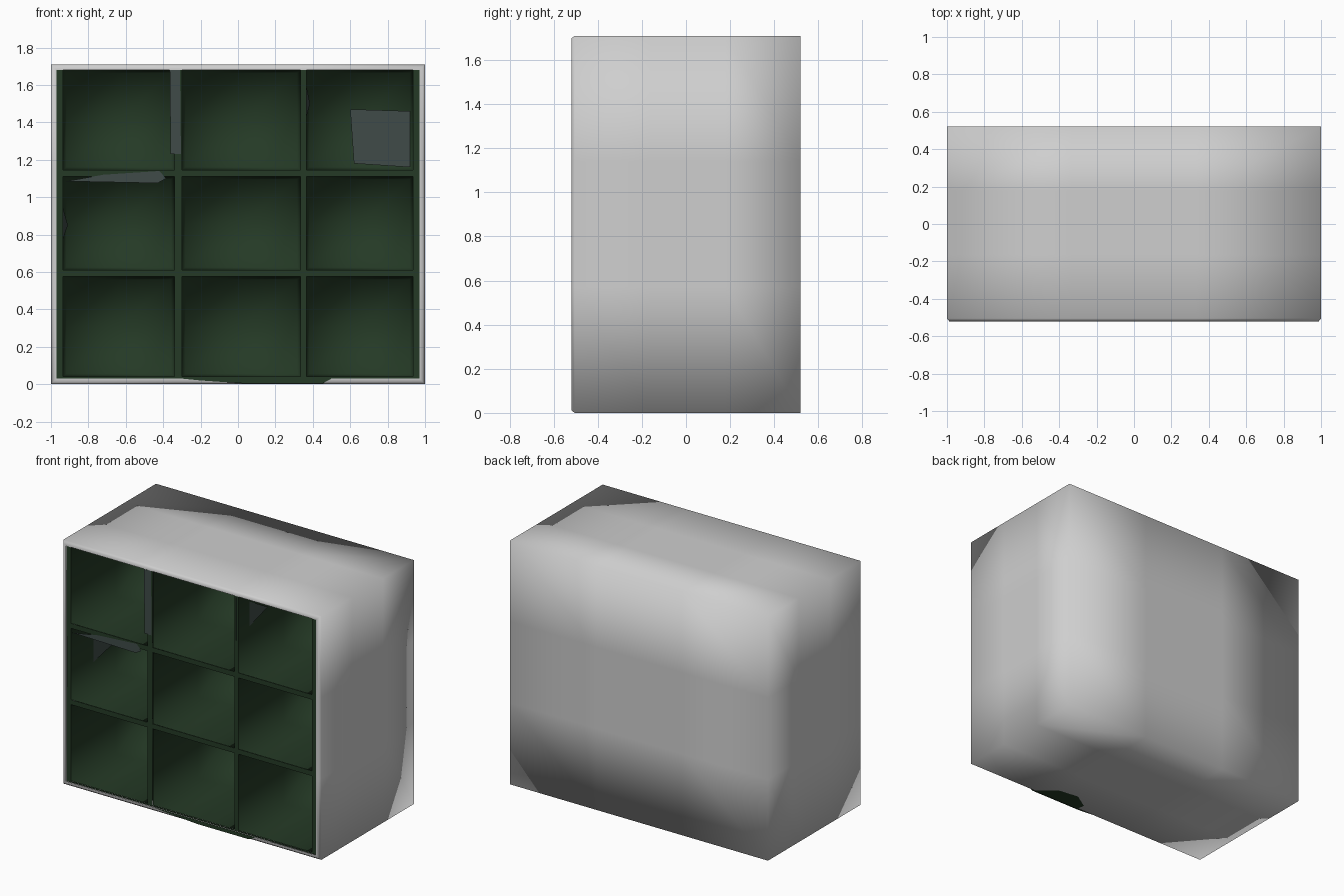
import bpy, bmesh
from mathutils import Vector

cube = bpy.data.objects.get("Cube")
if cube:
    bpy.data.objects.remove(cube, do_unlink=True)

W, D, H = 1.0, 0.52, 1.71      # half width, half depth, height


def material(name, rgb):
    m = bpy.data.materials.new(name)
    m.use_nodes = True
    m.diffuse_color = (*rgb, 1)
    m.node_tree.nodes["Principled BSDF"].inputs["Base Color"].default_value = (*rgb, 1)
    return m


GREY = material("pale grey", (0.62, 0.62, 0.62))
GREEN = material("dark green", (0.018, 0.042, 0.019))
WEB = material("dusty grey green", (0.05, 0.07, 0.065))


def add(name, bm, mat, smooth=True):
    mesh = bpy.data.meshes.new(name)
    bm.to_mesh(mesh)
    bm.free()
    mesh.materials.append(mat)
    for p in mesh.polygons:
        p.use_smooth = smooth
    ob = bpy.data.objects.new(name, mesh)
    bpy.context.collection.objects.link(ob)
    return ob


def open_box(bm, lo, hi, cuts, inward):
    """Box without its front face, each side divided evenly."""
    part = bmesh.ops.create_cube(bm, size=1)["verts"]
    lo, hi = Vector(lo), Vector(hi)
    for v in part:
        v.co = Vector([lo[i] + (v.co[i] + 0.5) * (hi[i] - lo[i]) for i in range(3)])
    faces = list({f for v in part for f in v.link_faces})
    bmesh.ops.recalc_face_normals(bm, faces=faces)
    front = [f for f in faces if f.normal.y < -0.9]
    bmesh.ops.delete(bm, geom=front, context="FACES_ONLY")
    faces = [f for f in faces if f.is_valid]
    if inward:
        bmesh.ops.reverse_faces(bm, faces=faces)
    edges = list({e for f in faces for e in f.edges})
    bmesh.ops.subdivide_edges(bm, edges=edges, cuts=cuts, use_grid_fill=True)


# Outer casing with softly blended sides and a narrow front lip
bm = bmesh.new()
open_box(bm, (-W, -D + 0.015, 0), (W, D, H), 2, False)
for y, inset in ((-D, 0.012), (-D, 0.03)):
    rim = [e for e in bm.edges if e.is_boundary]
    new = bmesh.ops.extrude_edge_only(bm, edges=rim)["geom"]
    for v in (g for g in new if isinstance(g, bmesh.types.BMVert)):
        v.co.y = y
        v.co.x = max(-W + inset, min(W - inset, v.co.x))
        v.co.z = max(inset, min(H - inset, v.co.z))
bmesh.ops.recalc_face_normals(bm, faces=bm.faces)
add("casing", bm, GREY)

# Nine deep compartments
columns = [(-0.935, -0.34), (-0.30, 0.335), (0.365, 0.935)]
rows = [(0.04, 0.575), (0.61, 1.11), (1.145, 1.68)]
bm = bmesh.new()
for x0, x1 in columns:
    for z0, z1 in rows:
        open_box(bm, (x0, -D + 0.005, z0), (x1, D - 0.04, z1), 1, True)
for v in bm.verts:             # slight taper towards the back
    if v.co.y > D - 0.05:
        for axis, spans in ((0, columns), (2, rows)):
            for a, b in spans:
                if a - 0.001 <= v.co[axis] <= b + 0.001:
                    v.co[axis] += ((a + b) / 2 - v.co[axis]) * 0.06
add("compartments", bm, GREEN)

# Front grid of edge strips and dividers
def strip(bm, x0, x1, z0, z1):
    y = -D + 0.004
    bm.faces.new([bm.verts.new(p) for p in
                  ((x0, y, z0), (x1, y, z0), (x1, y, z1), (x0, y, z1))])


bm = bmesh.new()
xs = [-W + 0.03] + [x for c in columns for x in c] + [W - 0.03]
zs = [0.03] + [z for r in rows for z in r] + [H - 0.025]
for i in range(0, len(xs), 2):
    strip(bm, xs[i], xs[i + 1], zs[0], zs[-1])
for j in range(0, len(zs), 2):
    for x0, x1 in columns:
        strip(bm, x0, x1, zs[j], zs[j + 1])
add("divider_grid", bm, GREEN, False)


# Thin sheets
def sheet(name, points, mat):
    bm = bmesh.new()
    bm.faces.new([bm.verts.new(p) for p in points])
    add(name, bm, mat, False)


def front_sheet(name, y, points, mat):
    sheet(name, [(x, y, z) for x, z in points], mat)


FRONT = -D - 0.001
front_sheet("back_web", 0.4, [(0.62, 1.18), (0.92, 1.16), (0.92, 1.46), (0.6, 1.47)], WEB)
front_sheet("divider_web", FRONT, [(-0.36, 1.23), (-0.305, 1.23), (-0.31, 1.68), (-0.365, 1.68)], WEB)
front_sheet("shelf_web", FRONT, [(-0.92, 1.085), (-0.43, 1.075), (-0.385, 1.1),
                                 (-0.42, 1.14), (-0.72, 1.12)], WEB)
sheet("left_web", [(-0.965, -D, 1.05), (-0.965, -D, 0.69), (-0.91, -0.05, 0.85)], WEB)
sheet("upper_web", [(0.35, -D, 1.67), (0.35, -D, 1.37), (0.385, -0.22, 1.5)], WEB)

# Green overlap on the bottom lip
front_sheet("bottom_overlap", FRONT, [(-0.3, 0.03), (-0.2, 0.02), (0.05, 0.003),
                                      (0.45, 0.003), (0.5, 0.03)], GREEN)
sheet("underside_patch", [(0.07, -D + 0.01, -0.001), (0.06, -0.45, -0.001),
                          (0.17, -0.38, -0.001), (0.32, -0.4, -0.001),
                          (0.45, -D + 0.01, -0.001)], GREEN)
